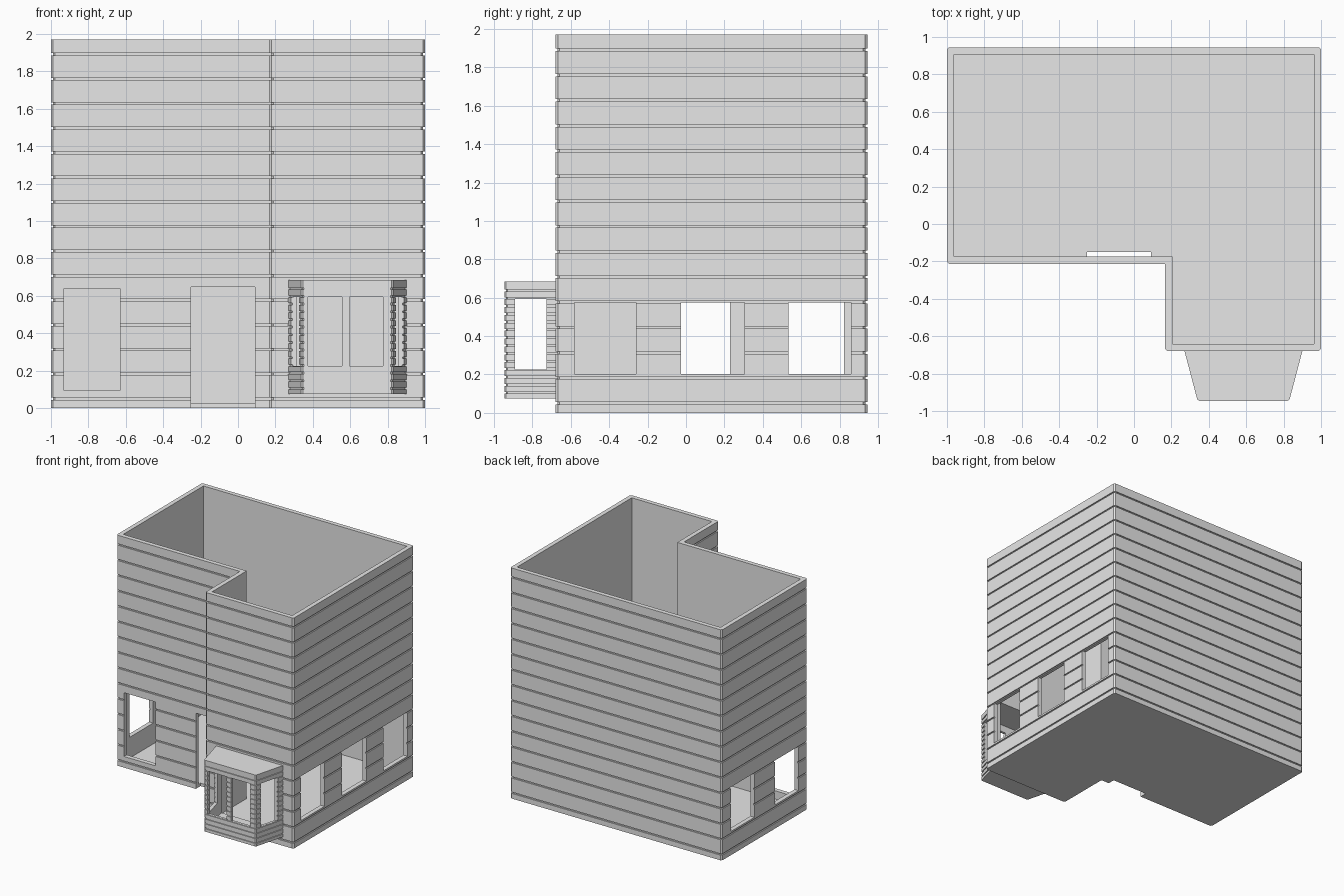
import bpy, bmesh
from mathutils import Vector

if "Cube" in bpy.data.objects:
    bpy.data.objects.remove(bpy.data.objects["Cube"])

grey = bpy.data.materials.new("plain_grey")
grey.diffuse_color = (0.8, 0.8, 0.8, 1)
grey.use_nodes = True
grey.node_tree.nodes["Principled BSDF"].inputs["Base Color"].default_value = grey.diffuse_color


def inset(poly, d):
    """Move every side of a counter-clockwise polygon inward by d."""
    out, n = [], len(poly)
    for i in range(n):
        a, b, c = (Vector(poly[(i + k) % n]) for k in (-1, 0, 1))
        e1, e2 = (b - a).normalized(), (c - b).normalized()
        n1, n2 = Vector((-e1.y, e1.x)), Vector((-e2.y, e2.x))
        out.append(b + (n1 + n2) * d / (1 + n1.dot(n2)))
    return out


def chamfer(poly, c):
    """Cut the outward corners of the polygon."""
    out, n = [], len(poly)
    for i in range(n):
        a, b, e = (Vector(poly[(i + k) % n]) for k in (-1, 0, 1))
        d1, d2 = (a - b).normalized(), (e - b).normalized()
        if (b - a).cross(e - b) > 0:
            out += [b + d1 * c, b + d2 * c]
        else:
            out.append(b)
    return out


def loft(name, rings):
    """Closed solid from stacked (outline, height) rings."""
    bm = bmesh.new()
    loops = [[bm.verts.new((p[0], p[1], z)) for p in poly] for poly, z in rings]
    for lo, hi in zip(loops, loops[1:]):
        for i in range(len(lo)):
            j = (i + 1) % len(lo)
            bm.faces.new((lo[i], lo[j], hi[j], hi[i]))
    bm.faces.new(loops[0][::-1])
    bm.faces.new(loops[-1])
    bmesh.ops.recalc_face_normals(bm, faces=bm.faces)
    me = bpy.data.meshes.new(name)
    bm.to_mesh(me)
    bm.free()
    me.materials.append(grey)
    ob = bpy.data.objects.new(name, me)
    bpy.context.collection.objects.link(ob)
    return ob


def clad(name, poly, z0, z1, grooves, half, depth, corner):
    """Solid with horizontal siding grooves around it."""
    out = chamfer(poly, corner)
    deep = chamfer(inset(poly, depth), corner)
    rings = [(out, z0)]
    for g in grooves:
        rings += [(out, g - half), (deep, g - half), (deep, g + half), (out, g + half)]
    return loft(name, rings + [(out, z1)])


def box(x0, x1, y0, y1, z0, z1):
    p = [(x0, y0), (x1, y0), (x1, y1), (x0, y1)]
    return loft("opening_cutter", [(p, z0), (p, z1)])


def cut(ob, cutters):
    bpy.context.view_layer.objects.active = ob
    for c in cutters:
        c.hide_render = True
        m = ob.modifiers.new("cut", 'BOOLEAN')
        m.operation, m.solver, m.object = 'DIFFERENCE', 'EXACT', c
        bpy.ops.object.modifier_apply(modifier=m.name)


# L-shaped house walls with floor
plan = [(-1, -0.213), (0.167, -0.213), (0.167, -0.68), (1, -0.68), (1, 0.945), (-1, 0.945)]
walls = clad("house_walls", plan, 0, 1.97,
             [0.05 + 0.1315 * i for i in range(15)], 0.006, 0.01, 0.012)
room_plan = inset(plan, 0.038)
room = loft("room_cutter", [(room_plan, 0.025), (room_plan, 2.2)])


# Bay window shell
def bay_plan(back):
    s = 0.26 * (back + 0.68)
    return [(0.34, -0.945), (0.83, -0.945), (0.9 + s, back), (0.27 - s, back)]


bay = clad("bay_window", bay_plan(-0.65), 0.075, 0.685,
           [0.105 + 0.041 * i for i in range(14)], 0.005, 0.008, 0.008)
bay_room_plan = inset(bay_plan(-0.58), 0.03)
bay_room = loft("bay_room_cutter", [(bay_room_plan, 0.105), (bay_room_plan, 0.655)])

# Openings in the house: front window, doorway, side windows
openings = [box(-0.93, -0.63, -0.4, -0.1, 0.095, 0.64),
            box(-0.25, 0.09, -0.4, -0.15, -0.1, 0.647)]
for y0, y1 in [(-0.58, -0.26), (-0.025, 0.305), (0.535, 0.86)]:
    openings.append(box(0.9, 1.1, y0, y1, 0.203, 0.576))
for y0, y1 in [(-0.09, 0.228), (0.505, 0.822)]:
    openings.append(box(-1.1, -0.9, y0, y1, 0.203, 0.576))

# Openings in the bay: two front panes, one pane on each slanted side
panes = [box(x, x + 0.18, -1.1, -0.85, 0.225, 0.594) for x in (0.375, 0.595)]
panes.append(box(0.1, 1.1, -0.892, -0.727, 0.225, 0.594))

cut(walls, [room, bay_room] + openings)
cut(bay, [bay_room] + panes)

for c in [room, bay_room] + openings + panes:
    bpy.data.objects.remove(c)
